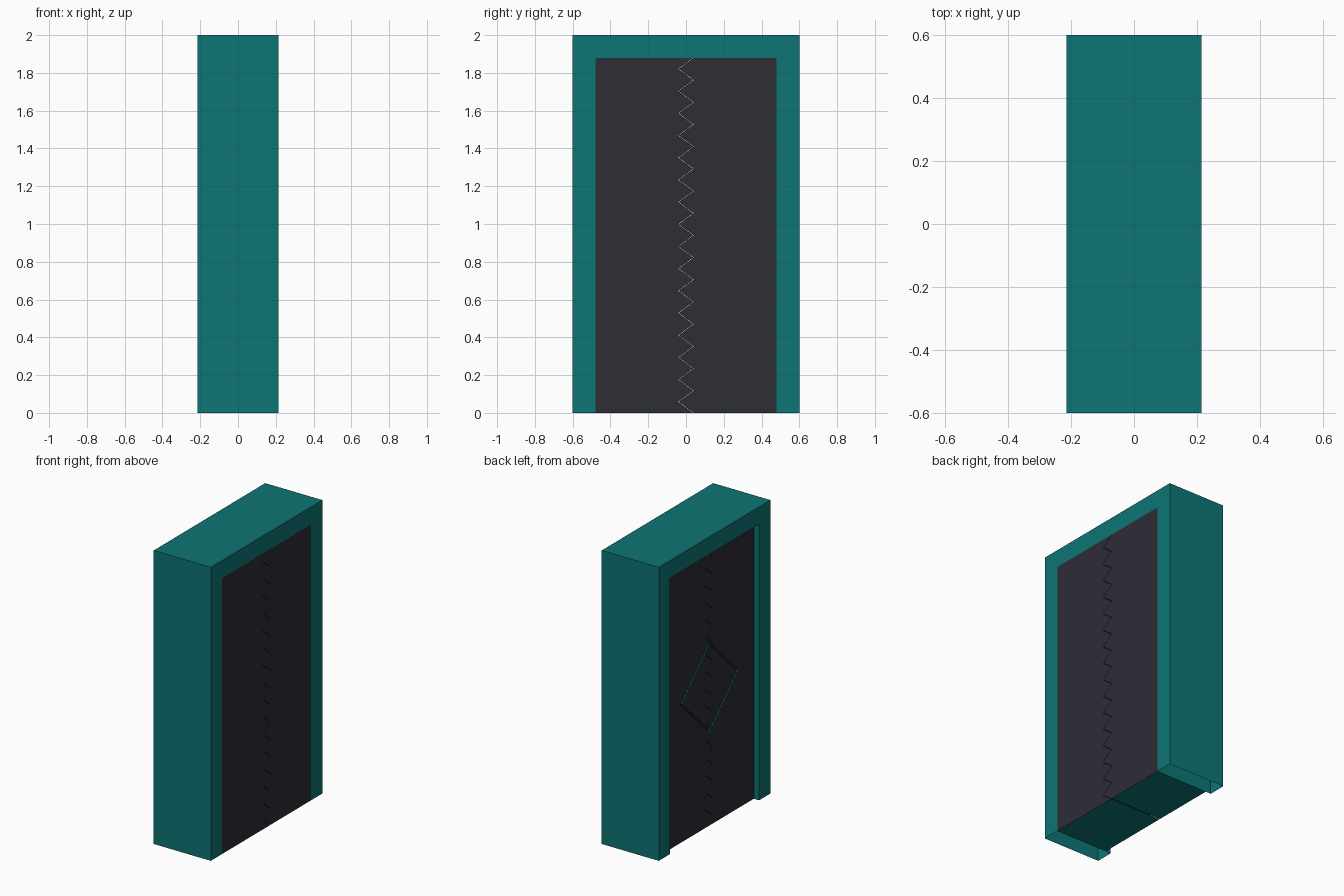
import bpy
import bmesh

old = bpy.data.objects.get("Cube")
if old:
    bpy.data.objects.remove(old, do_unlink=True)


def make_material(name, rgb):
    mat = bpy.data.materials.new(name)
    mat.use_nodes = True
    mat.diffuse_color = (*rgb, 1)
    mat.node_tree.nodes["Principled BSDF"].inputs["Base Color"].default_value = (*rgb, 1)
    return mat


teal = make_material("teal_paint", (0.004, 0.178, 0.178))
charcoal = make_material("charcoal_panel", (0.027, 0.026, 0.037))

HALF_DEPTH, HALF_WIDTH, HEIGHT = 0.215, 0.6, 2.0
OPEN_W, OPEN_H = 0.48, 1.88      # half width and height of the doorway
BACK = -0.175                    # recessed rear face of the leaves
TEETH, TOOTH, GAP = 16, 0.04, 0.0015


def prism(name, outlines, x0, x1, dark_faces=False, open_bottom=False):
    """Extrude a (y, z) outline along x; two outlines make a hollow ring."""
    bm = bmesh.new()
    rings = [[[bm.verts.new((x, y, z)) for y, z in o] for x in (x0, x1)] for o in outlines]
    for a, b in rings:
        n = len(a)
        for i in range(n):
            j = (i + 1) % n
            bm.faces.new((a[i], a[j], b[j], b[i]))
    for side in (0, 1):
        if len(rings) == 1:
            bm.faces.new(rings[0][side])
        else:
            outer, inner = rings[0][side], rings[1][side]
            for i in range(len(outer)):
                j = (i + 1) % len(outer)
                bm.faces.new((outer[i], outer[j], inner[j], inner[i]))
    bmesh.ops.recalc_face_normals(bm, faces=bm.faces)
    bm.normal_update()
    # Broad front and rear faces are charcoal, all edges teal
    for f in bm.faces:
        f.material_index = int(dark_faces and abs(f.normal.x) > 0.9)
    if open_bottom:
        feet = [f for f in bm.faces if f.normal.z < -0.9 and f.calc_center_median().z < 0.01]
        bmesh.ops.delete(bm, geom=feet, context="FACES_ONLY")
    mesh = bpy.data.meshes.new(name)
    bm.to_mesh(mesh)
    bm.free()
    mesh.materials.append(teal)
    mesh.materials.append(charcoal)
    obj = bpy.data.objects.new(name, mesh)
    bpy.context.collection.objects.link(obj)
    return obj


# Door frame: hollow posts and lintel, open at the floor
frame = [(-HALF_WIDTH, 0), (-HALF_WIDTH, HEIGHT), (HALF_WIDTH, HEIGHT), (HALF_WIDTH, 0),
         (OPEN_W, 0), (OPEN_W, OPEN_H), (-OPEN_W, OPEN_H), (-OPEN_W, 0)]
prism("door_frame", [frame], -HALF_DEPTH, HALF_DEPTH, open_bottom=True)


# Diamond groove cutter for the rear of the door
def diamond(r):
    mid = OPEN_H / 2
    return [(0, mid + r), (r, mid), (0, mid - r), (-r, mid)]


cutter = prism("diamond_groove_cutter", [diamond(0.31), diamond(0.294)],
               BACK - 0.02, BACK + 0.012, dark_faces=True)
cutter.hide_render = True
cutter.hide_viewport = True
cutter.display_type = "WIRE"

# Two sliding leaves with interlocking teeth
for name, side in (("leaf_left_half", -1), ("leaf_right_half", 1)):
    seam = [((TOOTH if i % 2 == 0 else -TOOTH) + side * GAP, OPEN_H * i / (2 * TEETH))
            for i in range(2 * TEETH + 1)]
    outline = seam + [(side * OPEN_W, OPEN_H), (side * OPEN_W, 0)]
    leaf = prism(name, [outline], BACK, HALF_DEPTH, dark_faces=True)
    groove = leaf.modifiers.new("diamond_groove", "BOOLEAN")
    groove.object = cutter
    groove.operation = "DIFFERENCE"
    groove.solver = "EXACT"
